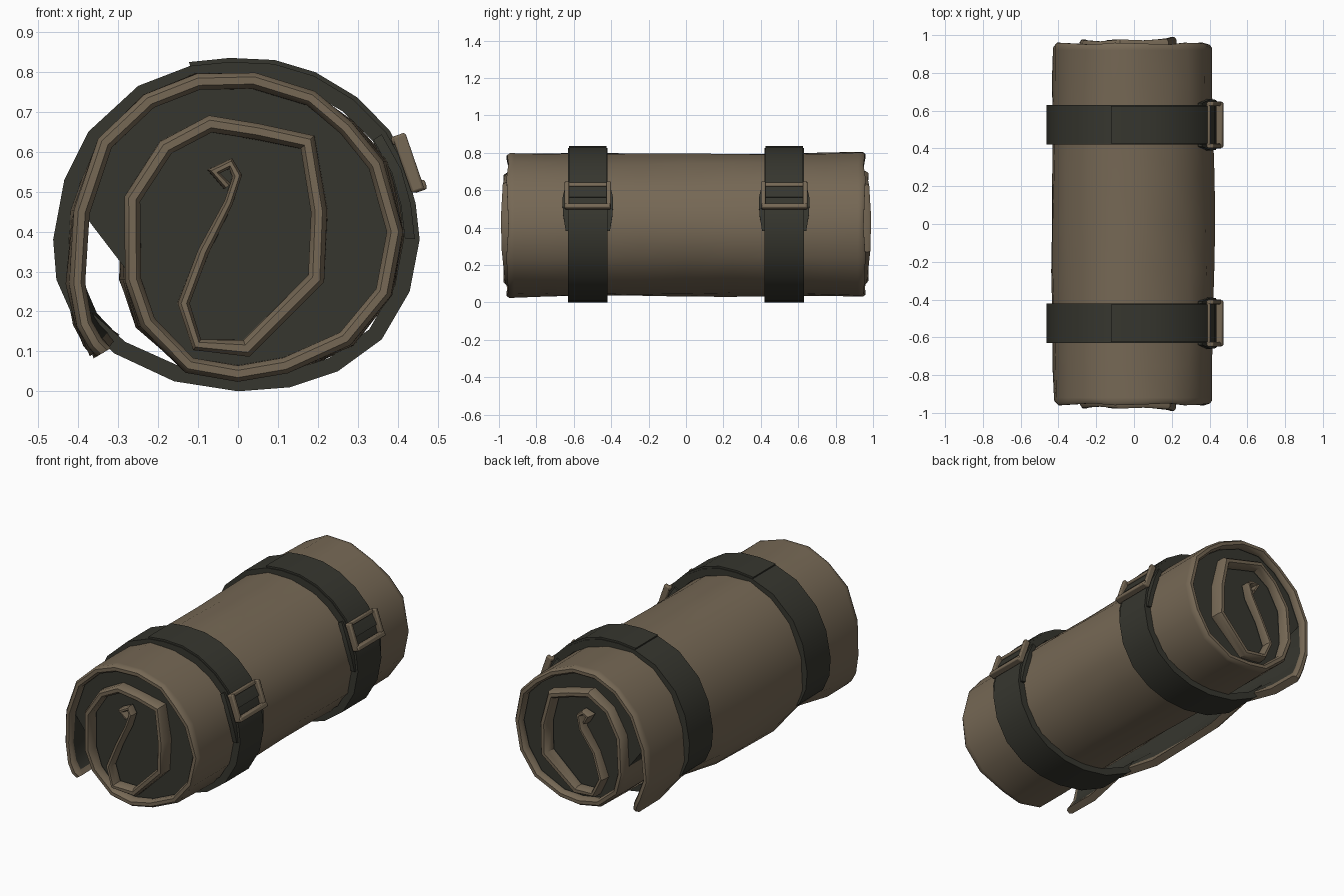
import bpy, bmesh, math
from mathutils import Vector, Matrix

if "Cube" in bpy.data.objects:
    bpy.data.objects.remove(bpy.data.objects["Cube"])


def material(name, rgb):
    m = bpy.data.materials.new(name)
    m.diffuse_color = (*rgb, 1)
    m.use_nodes = True
    m.node_tree.nodes["Principled BSDF"].inputs["Base Color"].default_value = m.diffuse_color
    return m


MATS = [material("tan_canvas", (0.18, 0.138, 0.09)),
        material("dark_olive", (0.037, 0.037, 0.028))]
CENTRE = Vector((0, 0.41))


def finish(name, bm, mat=None, angle=38):
    bmesh.ops.recalc_face_normals(bm, faces=bm.faces)
    if mat is not None:
        for f in bm.faces:
            f.material_index = mat
    me = bpy.data.meshes.new(name)
    bm.to_mesh(me)
    bm.free()
    for m in MATS:
        me.materials.append(m)
    me.polygons.foreach_set("use_smooth", [True] * len(me.polygons))
    me.set_sharp_from_angle(angle=math.radians(angle))
    ob = bpy.data.objects.new(name, me)
    bpy.context.collection.objects.link(ob)
    return ob


def loft(rows, closed=False, rule=lambda i, j: 0):
    """Skin closed rings of equal size; open lofts get quad caps."""
    bm = bmesh.new()
    v = [[bm.verts.new(p) for p in r] for r in rows]
    n, k = len(v), len(v[0])
    for i in range(n if closed else n - 1):
        a, b = v[i], v[(i + 1) % n]
        for j in range(k):
            f = bm.faces.new((a[j], a[(j + 1) % k], b[(j + 1) % k], b[j]))
            f.material_index = rule(i, j)
    if not closed:
        for r in (v[0], v[-1]):
            for j in range(k // 2 - 1):
                bm.faces.new((r[j], r[j + 1], r[k - 2 - j], r[k - 1 - j]))
    return bm


def normals(pts):
    """Outward mitred normals of an anticlockwise open path."""
    out = []
    for i, p in enumerate(pts):
        a = (p - pts[i - 1]).normalized() if i else None
        b = (pts[i + 1] - p).normalized() if i < len(pts) - 1 else None
        a, b = a or b, b or a
        t = (a + b).normalized()
        out.append(Vector((t.y, -t.x)) / max(t.dot(a), 0.7))
    return out


# Rolled sheet: spiral path in x, z from the middle to the loose flap
path = [Vector(p) for p in (
    (-.03, .51), (-.06, .55), (-.02, .565), (0, .54), (-.02, .47), (-.09, .35),
    (-.14, .22), (-.10, .12), (.02, .11), (.20, .28), (.205, .45), (.17, .62),
    (.05, .65), (-.07, .675), (-.18, .61), (-.26, .48), (-.265, .28),
    (-.23, .17), (-.12, .068), (0, .047), (.12, .06), (.27, .13), (.36, .25),
    (.392, .40), (.35, .57), (.27, .66), (.18, .73), (.04, .78), (-.10, .78),
    (-.22, .725), (-.33, .62), (-.395, .45), (-.405, .27), (-.38, .17),
    (-.355, .12), (-.34, .095))]
norm = normals(path)
last = len(path) - 1


def sheet_end(i):
    if i < 6:
        return 0.965
    if i < 14:
        return 0.985 if i in (9, 10, 11) else 0.972
    return 0.972 if i < 18 else 0.955


rows = []
for i, (p, nrm) in enumerate(zip(path, norm)):
    e = sheet_end(i) + 0.006 * math.sin(i * 2.1)
    half = 0.011 if i < 5 else 0.014 if i < 8 else 0.02
    ys = [-e, -e + .015, -.92, -.75, -.525, -.25, 0, .25, .525, .75, .92, e - .015, e]
    ring = []
    for side in (1, -1):
        for y in ys[::side]:
            h = half * (0.45 if abs(y) == e else 1)
            mid = 1 - min(1, abs(y) / .95) ** 2
            q = p + nrm * side * h
            d = q - CENTRE
            q = CENTRE + Vector((d.x * (1 + .03 * mid), d.y * (1 - .02 * mid)))
            q += nrm * 0.005 * math.sin(5 * y + i * 1.7)      # soft wrinkles
            if i > last - 4 and abs(abs(y) - .525) < .1:       # flap held by strap
                q += Vector((.03, .03)) * (i - last + 4) / 4
            ring.append((q.x, y, q.y))
    rows.append(ring)
N = 13


def sheet_rule(i, j):
    # dark lining on the inner side, with a tan hem round the edge
    return 1 if N + 1 < j < 2 * N - 3 and i < last - 1 else 0


finish("rolled_sheet", loft(rows, rule=sheet_rule))

# Dark padding filling the roll, slightly recessed at both ends
bm = bmesh.new()
core = [CENTRE + (p - CENTRE) * 0.99 for p in path[16:32]]
ends = [[bm.verts.new((p.x, y, p.y)) for p in core] for y in (-.915, .915)]
for r in ends:
    bm.faces.new(r)
for j in range(len(core)):
    k = (j + 1) % len(core)
    bm.faces.new((ends[0][j], ends[0][k], ends[1][k], ends[1][j]))
finish("inner_padding", bm, 1)

# Straps: outer outline in x, z, anticlockwise from the right
strap = [Vector(p) for p in (
    (.455, .38), (.445, .47), (.42, .56), (.37, .65), (.29, .73), (.19, .79),
    (.09, .82), (-.02, .825), (-.12, .815), (-.25, .765), (-.375, .65),
    (-.435, .53), (-.463, .38), (-.455, .28), (-.415, .19), (-.31, .095),
    (-.16, .025), (0, 0), (.13, .01), (.25, .05), (.36, .13), (.43, .25))]


def band(name, pts, y0, widths, lift, thick, closed=False):
    rows = []
    for p, w in zip(pts, widths):
        d = (p - CENTRE).normalized()
        o, n = p + d * lift, p + d * (lift - thick)
        rows.append([(o.x, y0 - w, o.y), (o.x, y0 + w, o.y),
                     (n.x, y0 + w, n.y), (n.x, y0 - w, n.y)])
    finish(name, loft(rows, closed), 1)


def buckle(name, y0):
    # rectangular frame of four bars, tilted to lie on the roll
    bm = bmesh.new()
    tilt = Matrix.Translation((.427, y0, .572)) @ Matrix.Rotation(math.radians(-19), 4, 'Y')
    bars = [((0, s * .112, 0), (.034, .024, .15)) for s in (-1, 1)]
    bars += [((.006, 0, -.064), (.036, .24, .026)), ((-.012, 0, .064), (.02, .24, .022))]
    for loc, size in bars:
        bmesh.ops.create_cube(bm, size=1, matrix=tilt @ Matrix.Translation(loc)
                              @ Matrix.Diagonal((*size, 1)))
    ob = finish(name, bm, 0)
    b = ob.modifiers.new("round", 'BEVEL')
    b.width, b.segments = 0.006, 2


for label, y0 in (("front", -.525), ("back", .525)):
    band(label + "_strap", strap, y0, [.105] * len(strap), 0, .04, True)
    # free end of the strap, lying over the band down to the buckle
    band(label + "_strap_end", strap[2:9], y0, [.1] * 7, .01, .015)
    # wider dark backing behind the buckle
    band(label + "_buckle_backing", strap[:4], y0, [.118, .132, .136, .115], -.012, .025)
    buckle(label + "_buckle", y0)
